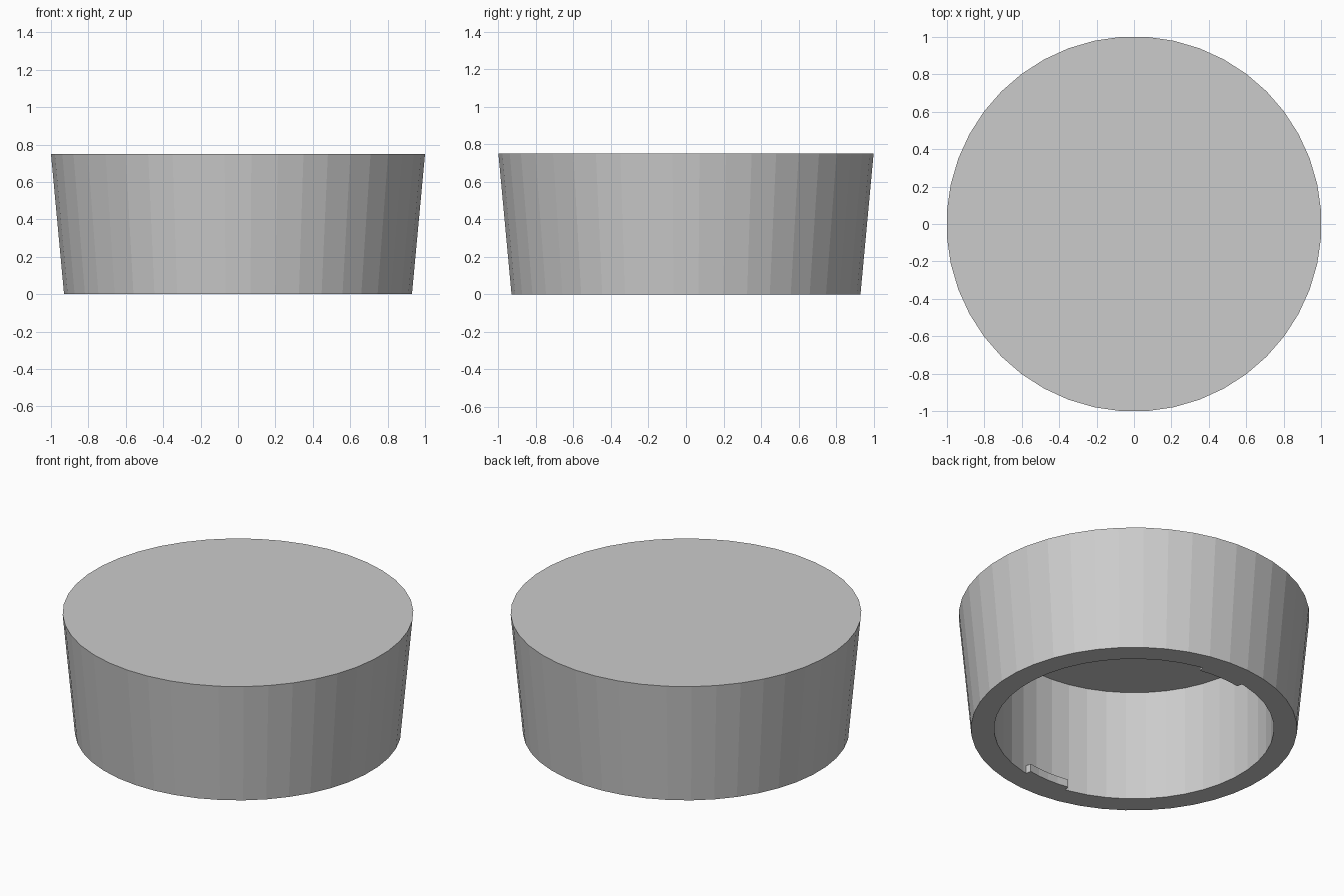
import bpy, bmesh
from math import pi, sin, cos, radians

old = bpy.data.objects.get("Cube")
if old:
    bpy.data.objects.remove(old, do_unlink=True)

SIDES = 44
HEIGHT = 0.75
CAVITY_RADIUS = 0.8
CAVITY_TOP = 0.70

grey = bpy.data.materials.new("light_grey")
grey.use_nodes = True
colour = (0.6, 0.6, 0.6, 1)
grey.diffuse_color = colour
grey.node_tree.nodes["Principled BSDF"].inputs["Base Color"].default_value = colour


def finish(name, bm):
    bmesh.ops.recalc_face_normals(bm, faces=bm.faces)
    mesh = bpy.data.meshes.new(name)
    bm.to_mesh(mesh)
    bm.free()
    mesh.materials.append(grey)
    obj = bpy.data.objects.new(name, mesh)
    bpy.context.collection.objects.link(obj)
    return obj


def arc(bm, radius, z, angles):
    return [bm.verts.new((radius * cos(a), radius * sin(a), z)) for a in angles]


# Cap body: tapered outside, flat rim, straight cavity open at the bottom
def make_body():
    bm = bmesh.new()
    angles = [2 * pi * (i + 0.5) / SIDES for i in range(SIDES)]
    scale = 1 / cos(pi / SIDES)
    profile = [(scale, HEIGHT), (0.93 * scale, 0),
               (CAVITY_RADIUS, 0), (CAVITY_RADIUS, CAVITY_TOP)]
    rings = [arc(bm, r, z, angles) for r, z in profile]
    for a, b in zip(rings, rings[1:]):
        for i in range(SIDES):
            j = (i + 1) % SIDES
            bm.faces.new((a[i], a[j], b[j], b[i]))
    bm.faces.new(rings[0])
    bm.faces.new(rings[-1])
    obj = finish("cap_body", bm)
    # Flat facets with straight sides resting on exact unit extents
    for v in obj.data.vertices:
        v.co.z = max(0, v.co.z)


# Curved locking tab on the inside of the rim
def make_tab(name, centre, half_width=10.5, steps=4, inner=0.765, top=0.05):
    bm = bmesh.new()
    angles = [radians(centre + half_width * (2 * i / steps - 1))
              for i in range(steps + 1)]
    outer = CAVITY_RADIUS + 0.005
    rings = [arc(bm, r, z, angles)
             for r, z in ((inner, 0), (outer, 0), (outer, top), (inner, top))]
    for k in range(4):
        a, b = rings[k], rings[(k + 1) % 4]
        for i in range(steps):
            bm.faces.new((a[i], a[i + 1], b[i + 1], b[i]))
    for end in (0, -1):
        bm.faces.new([ring[end] for ring in rings])
    finish(name, bm)


make_body()
make_tab("front_tab", -90)
make_tab("back_tab", 90)
